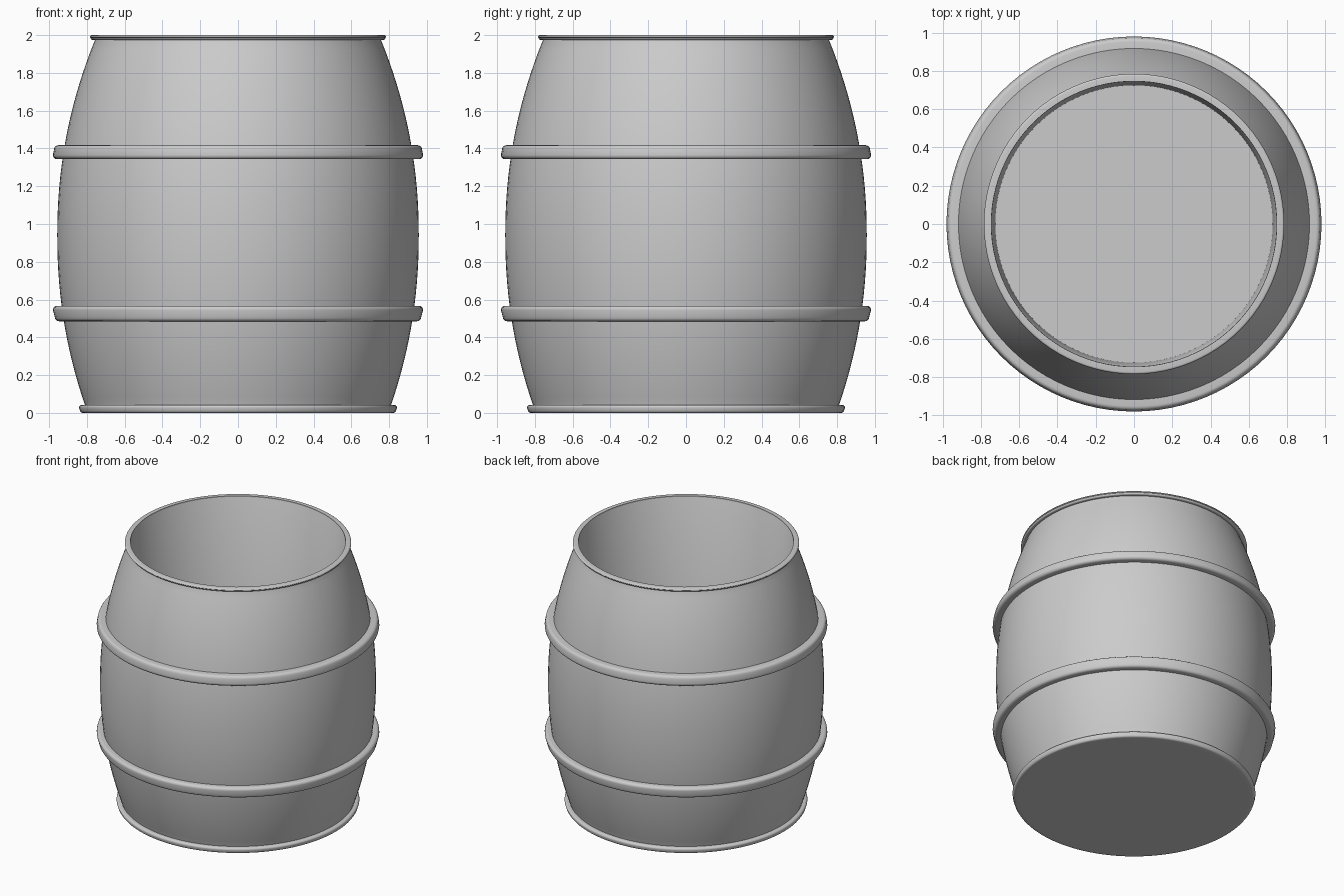
import bpy, bmesh, math

if "Cube" in bpy.data.objects:
    bpy.data.objects.remove(bpy.data.objects["Cube"])

SEGMENTS = 96

grey = bpy.data.materials.new("plain_grey")
grey.diffuse_color = (0.6, 0.6, 0.6, 1)
grey.use_nodes = True
grey.node_tree.nodes["Principled BSDF"].inputs["Base Color"].default_value = grey.diffuse_color


def lathe(name, profile, closed=False):
    """Spin an (r, z) profile about z; points at r = 0 become poles."""
    bm = bmesh.new()
    rings = []
    for r, z in profile:
        if r == 0:
            rings.append([bm.verts.new((0, 0, z))] * SEGMENTS)
        else:
            rings.append([bm.verts.new((r * math.cos(2 * math.pi * i / SEGMENTS),
                                        r * math.sin(2 * math.pi * i / SEGMENTS), z))
                          for i in range(SEGMENTS)])
    pairs = list(zip(rings, rings[1:]))
    if closed:
        pairs.append((rings[-1], rings[0]))
    for a, b in pairs:
        for i in range(SEGMENTS):
            j = (i + 1) % SEGMENTS
            bm.faces.new(list(dict.fromkeys((a[i], a[j], b[j], b[i]))))
    bmesh.ops.recalc_face_normals(bm, faces=bm.faces)
    mesh = bpy.data.meshes.new(name)
    bm.to_mesh(mesh)
    bm.free()
    mesh.materials.append(grey)
    obj = bpy.data.objects.new(name, mesh)
    bpy.context.collection.objects.link(obj)
    bpy.ops.object.select_all(action='DESELECT')
    bpy.context.view_layer.objects.active = obj
    obj.select_set(True)
    bpy.ops.object.shade_smooth_by_angle(angle=math.radians(35))
    return obj


def bulge(z):
    """Outer radius of the staves at height z."""
    if z > 0.94:
        return 0.957 - 0.202 * ((z - 0.94) / 1.04) ** 2.1
    return 0.957 - 0.147 * ((0.94 - z) / 0.90) ** 2.1


def band(name, z0, z1, inner, low, high, c):
    """Hoop with rounded outer corners; low and high are its outer radii."""
    outer = []
    for k in range(5):
        t = k / 4 * math.pi / 2
        outer.append((low - c + c * math.sin(t), z0 + c - c * math.cos(t)))
    for k in range(5):
        t = k / 4 * math.pi / 2
        outer.append((high - c + c * math.cos(t), z1 - c + c * math.sin(t)))
    return lathe(name, [(inner, z0)] + outer + [(inner, z1)], closed=True)


# Hollow body: flat base, bulging outside, slightly tapered inside, flat floor
zs = [0.02 + 1.97 * i / 32 for i in range(33)]
lathe("barrel_body",
      [(0, 0.0), (0.80, 0.0)] + [(bulge(z), z) for z in zs]
      + [(0.75, 1.998), (0.745, 1.99), (0.725, 0.06), (0, 0.06)])

# Two wide hoops
band("lower_hoop", 0.485, 0.567, 0.90, 0.970, 0.980, 0.022)
band("upper_hoop", 1.343, 1.417, 0.90, 0.980, 0.974, 0.022)

# Thin rims at the base and mouth
band("base_rim", 0.0, 0.043, 0.79, 0.838, 0.842, 0.016)
band("mouth_rim", 1.974, 2.0, 0.746, 0.780, 0.785, 0.011)
